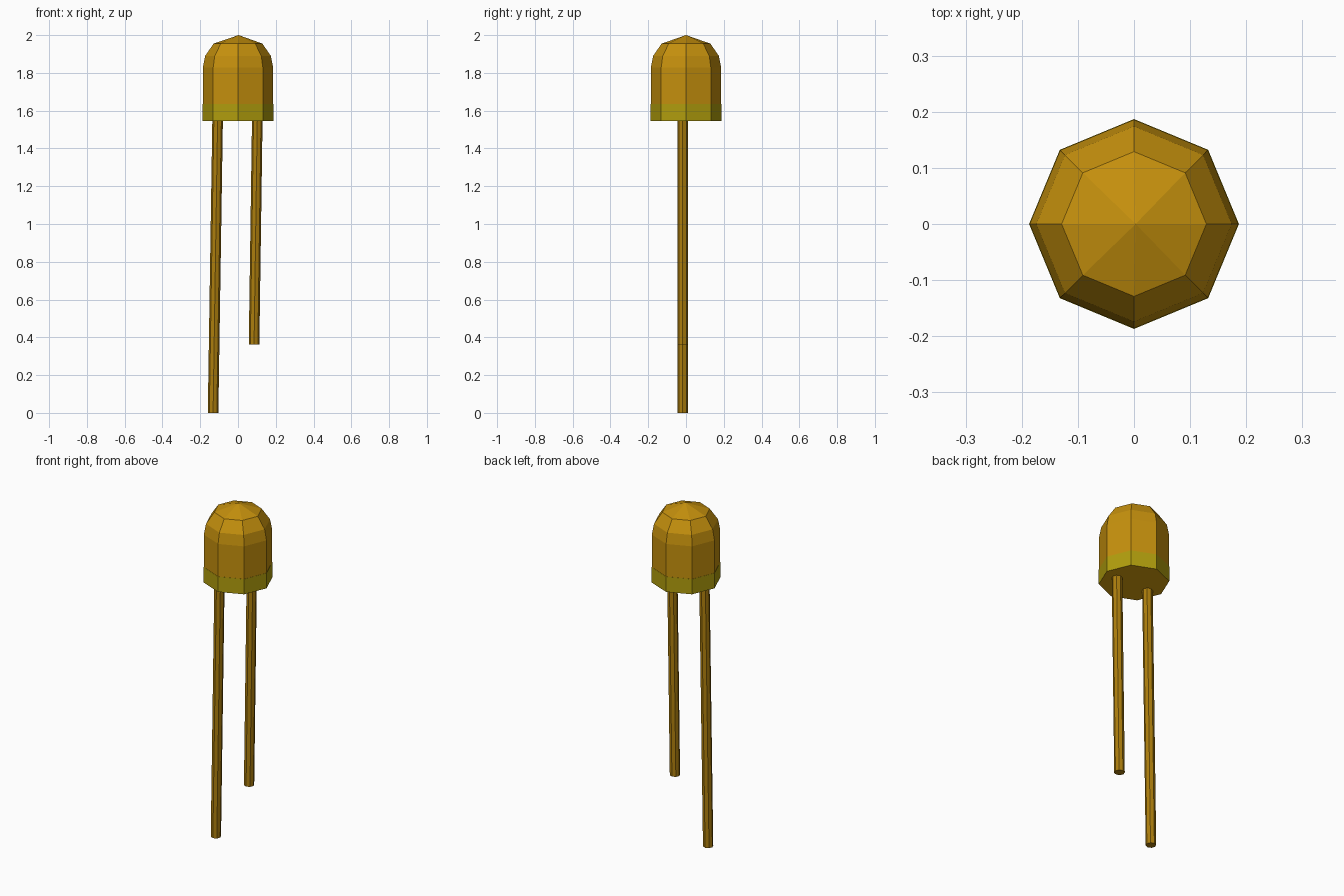
import bpy, bmesh
from math import cos, sin, pi

if "Cube" in bpy.data.objects:
    bpy.data.objects.remove(bpy.data.objects["Cube"])


def material(name, rgb):
    mat = bpy.data.materials.new(name)
    mat.diffuse_color = (*rgb, 1)
    mat.use_nodes = True
    mat.node_tree.nodes["Principled BSDF"].inputs["Base Color"].default_value = mat.diffuse_color
    return mat


def loft(name, rings, sides, mat, apex=None):
    """Skin a stack of horizontal polygons given as (x, y, z, radius)."""
    bm = bmesh.new()
    loops = []
    for x, y, z, r in rings:
        angles = [2 * pi * i / sides for i in range(sides)]
        loops.append([bm.verts.new((x + r * cos(a), y + r * sin(a), z)) for a in angles])
    for low, high in zip(loops, loops[1:]):
        for i in range(sides):
            j = (i + 1) % sides
            bm.faces.new((low[i], low[j], high[j], high[i]))
    bm.faces.new(loops[0][::-1])
    top = loops[-1]
    if apex is None:
        bm.faces.new(top)
    else:
        tip = bm.verts.new(apex)
        for i in range(sides):
            bm.faces.new((top[i], top[(i + 1) % sides], tip))
    mesh = bpy.data.meshes.new(name)
    bm.to_mesh(mesh)
    bm.free()
    mesh.materials.append(mat)
    obj = bpy.data.objects.new(name, mesh)
    bpy.context.collection.objects.link(obj)
    return obj


amber = material("amber", (0.56, 0.28, 0.004))
wire = material("wire_amber", (0.42, 0.21, 0.004))
yellow = material("yellow", (0.44, 0.34, 0.004))
under = material("amber_underside", (0.70, 0.36, 0.004))

# Faceted domed lens
lens_profile = [(1.635, 0.186), (1.828, 0.186), (1.89, 0.174), (1.955, 0.129)]
loft("lens", [(0, 0, z, r) for z, r in lens_profile], 8, amber, apex=(0.003, 0, 2.0))

# Base collar, amber underneath
collar = loft("collar", [(0, 0, 1.545, 0.187), (0, 0, 1.635, 0.187)], 8, yellow)
collar.data.materials.append(under)
for face in collar.data.polygons:
    if face.normal.z < -0.9:
        face.material_index = 1

# Two slightly slanted faceted wire legs, the left one longer
for name, x_low, z_low, x_high in (("long_leg", -0.132, 0.0, -0.108),
                                   ("short_leg", 0.085, 0.363, 0.102)):
    loft(name, [(x_low, -0.018, z_low, 0.028), (x_high, -0.018, 1.55, 0.028)], 8, wire)
